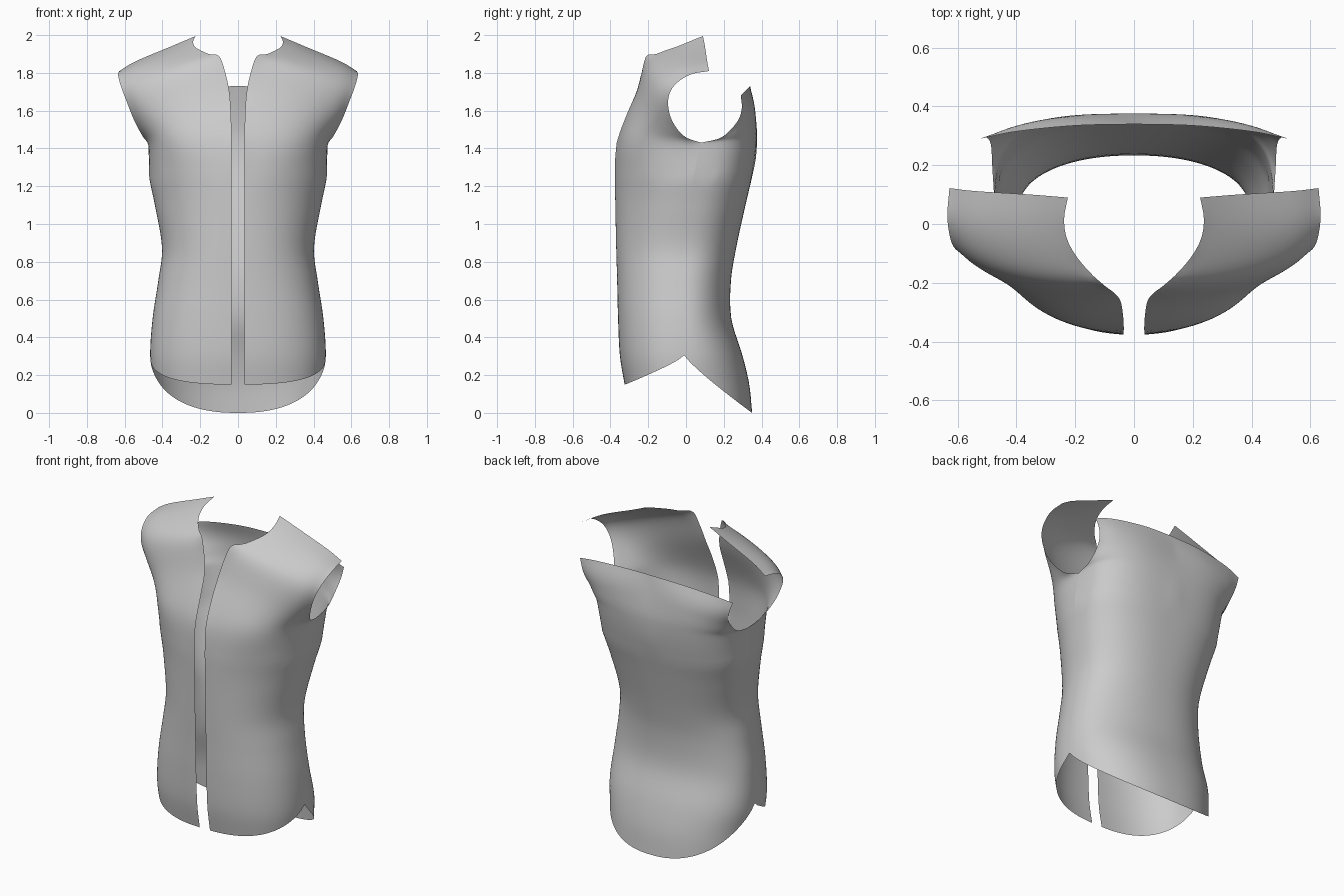
import bpy, bmesh
from math import sin, cos, asin, pi
from mathutils import Vector

if "Cube" in bpy.data.objects:
    bpy.data.objects.remove(bpy.data.objects["Cube"])

COLS, LOW, UP, CHEST = 28, 34, 30, 1.43

# Torso profile: z, half width, front y, back y, side seam y, front and back squareness
TORSO = [(0, .44, -.30, .35, -.01, 2.5, 2.3), (.15, .45, -.325, .335, -.01, 2.5, 2.3),
         (.3, .465, -.35, .30, -.01, 2.45, 2.3), (.5, .452, -.36, .24, -.01, 2.4, 2.2),
         (.7, .422, -.365, .238, -.01, 2.3, 2.2), (.87, .402, -.37, .265, 0, 2.25, 2.3),
         (1.1, .44, -.375, .315, .02, 2.1, 2.5), (1.25, .47, -.377, .35, .04, 2.15, 2.7),
         (1.35, .472, -.375, .37, .06, 2.4, 2.8), (CHEST, .475, -.367, .376, .08, 2.7, 2.9)]


def profile(z):
    """Smooth (Hermite) lookup in the torso table."""
    n = len(TORSO) - 1
    i = max(k for k in range(n) if TORSO[k][0] <= z or k == 0)
    a, b = TORSO[i], TORSO[i + 1]
    h = b[0] - a[0]
    t = (z - a[0]) / h

    def slope(k, c):
        p, q = TORSO[max(k - 1, 0)], TORSO[min(k + 1, n)]
        return (q[c] - p[c]) / (q[0] - p[0])
    return [(2*t**3 - 3*t*t + 1) * a[c] + (t**3 - 2*t*t + t) * h * slope(i, c)
            + (3*t*t - 2*t**3) * b[c] + (t**3 - t*t) * h * slope(i + 1, c) for c in range(1, 7)]


def torso_point(t, z, front, gap):
    """Point on the torso section; t = 0 at the centre line, 1 at the side seam."""
    w, yf, yb, yc, nf, nb = profile(z)
    n = nf if front else nb
    p0 = asin((gap / w) ** (n / 2))
    phi = p0 + (pi / 2 - p0) * t
    depth = (yf if front else yb) - yc
    return Vector((w * sin(phi) ** (2 / n), yc + depth * max(cos(phi), 0) ** (2 / n), z))


def curve(points, count):
    """Smooth curve through points, evenly resampled to count + 1 points."""
    p = [Vector(v) for v in points]
    p = [2 * p[0] - p[1]] + p + [2 * p[-1] - p[-2]]
    dense = []
    for a, b, c, d in zip(p, p[1:], p[2:], p[3:]):
        for k in range(24):
            t = k / 24
            dense.append(.5 * (2*b + (c - a)*t + (2*a - 5*b + 4*c - d)*t*t + (3*b - a - 3*c + d)*t**3))
    dense.append(p[-2])
    length = [0]
    for a, b in zip(dense, dense[1:]):
        length.append(length[-1] + (b - a).length)
    out, k = [], 0
    for i in range(count + 1):
        s = length[-1] * i / count
        while k < len(dense) - 2 and length[k + 1] < s:
            k += 1
        f = (s - length[k]) / max(length[k + 1] - length[k], 1e-9)
        out.append(dense[k].lerp(dense[k + 1], min(f, 1)))
    return out


def panel(name, front, gap, inner, outer, top, soften):
    # Lower part: curved hem up to the chest line
    rows = [[] for _ in range(LOW + 1)]
    for i in range(COLS + 1):
        t = i / COLS
        s = max(cos(t * pi / 2), 0) ** .8
        hem = .305 - .155 * s ** .8 if front else .305 - .305 * s
        for j in range(LOW + 1):
            rows[j].append(torso_point(t, hem + (CHEST - hem) * j / LOW, front, gap))
    # Upper part: patch between chest line, centre edge, armhole and top edge
    bottom = rows[-1]
    left = curve([bottom[0]] + inner, UP)
    right = curve([bottom[-1]] + outer, UP)
    upper = curve(top, COLS)
    for j in range(1, UP + 1):
        v, row = j / UP, []
        for i in range(COLS + 1):
            u = i / COLS
            p = left[j].lerp(right[j], u) + bottom[i].lerp(upper[i], v)
            p -= bottom[0].lerp(bottom[-1], u).lerp(upper[0].lerp(upper[-1], u), v)
            p.y += soften * 16 * u * (1 - u) * v * (1 - v)
            row.append(p)
        rows.append(row)
    # Mesh, with the chest transition relaxed
    bm = bmesh.new()
    g = [[bm.verts.new(p) for p in row] for row in rows]
    for a, b in zip(g, g[1:]):
        for i in range(COLS):
            f = [a[i], a[i + 1], b[i + 1], b[i]]
            bm.faces.new(f if front else f[::-1]).smooth = True
    relax = [v for v in bm.verts if not v.is_boundary and v.co.z > 1.25]
    for _ in range(15):
        bmesh.ops.smooth_vert(bm, verts=relax, factor=.5,
                              use_axis_x=True, use_axis_y=True, use_axis_z=True)
    me = bpy.data.meshes.new(name)
    bm.to_mesh(me)
    bm.free()
    ob = bpy.data.objects.new(name, me)
    bpy.context.collection.objects.link(ob)
    mirror = ob.modifiers.new("mirror", 'MIRROR')
    mirror.use_mirror_merge = True
    mirror.merge_threshold = .0005


# Front panels: open placket, neckline, shoulder seam and front of armhole
neck, tip = (.225, .09, 1.995), (.628, .122, 1.81)
panel("front_panels", True, .035,
      inner=[(.035, -.345, 1.5), (.038, -.305, 1.6), (.046, -.262, 1.7), (.067, -.235, 1.8),
             (.10, -.21, 1.89), (.15, -.165, 1.898), (.20, -.105, 1.92), (.23, -.045, 1.94),
             (.238, .02, 1.967), neck],
      outer=[(.505, -.01, 1.465), (.55, -.075, 1.55), (.59, -.095, 1.65),
             (.62, -.065, 1.73), (.635, .02, 1.79), tip],
      top=[neck, (.35, .1, 1.942), (.54, .112, 1.862), tip], soften=.02)

# Back panel: straight yoke edge and back of armhole
corner = (.525, .29, 1.68)
panel("back_panel", False, 0,
      inner=[(0, .375, 1.5), (0, .362, 1.6), (0, .34, 1.73)],
      outer=[(.482, .19, 1.46), (.487, .27, 1.54), (.503, .295, 1.61), corner],
      top=[(0, .34, 1.73), (.2, .335, 1.725), (.4, .315, 1.705), corner], soften=0)
